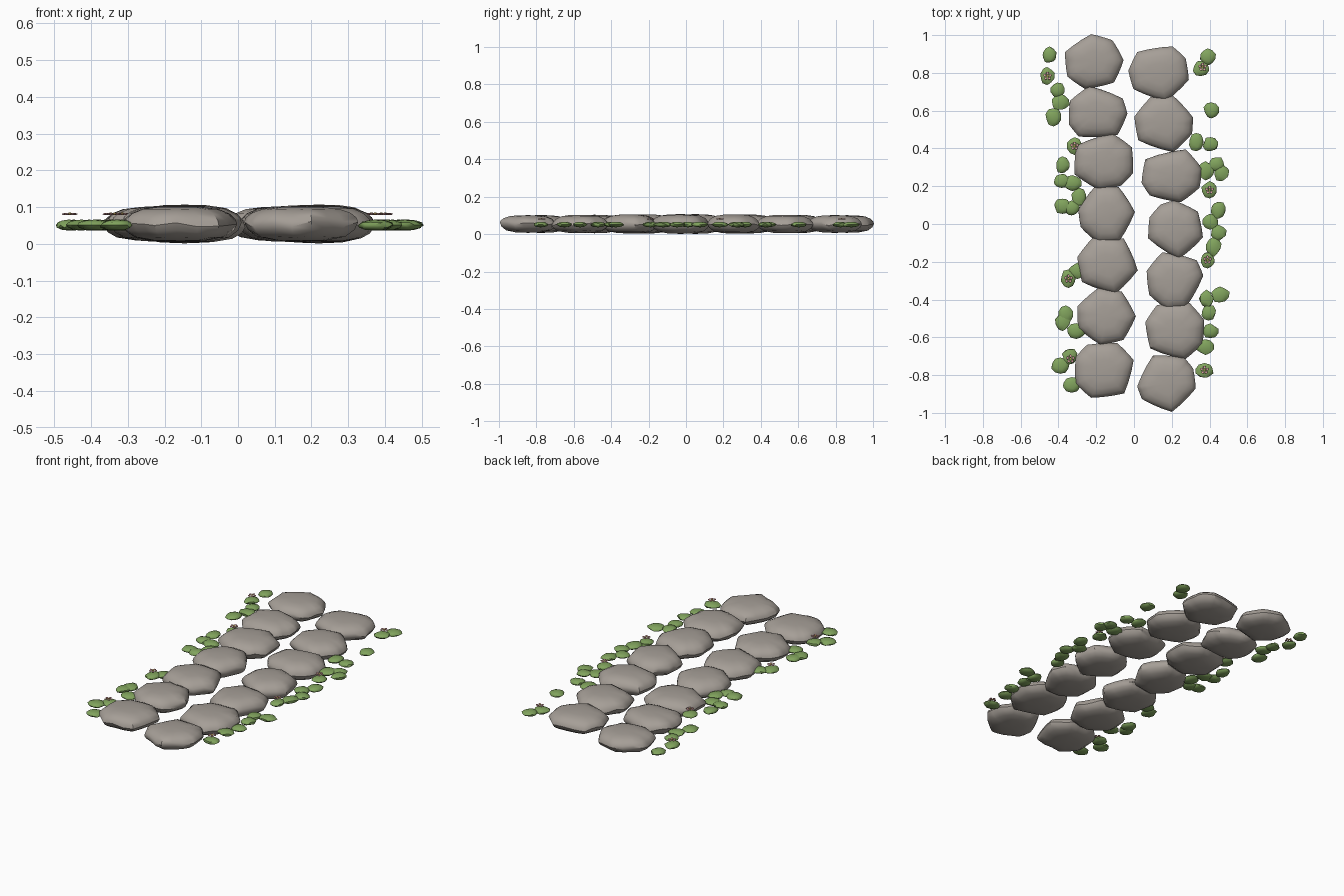
import bpy
import bmesh
import random
from math import cos, sin, pi, radians
from mathutils import Vector, noise

random.seed(4)
default_cube = bpy.data.objects.get("Cube")
if default_cube:
    bpy.data.objects.remove(default_cube, do_unlink=True)


def make_material(name, red, green, blue):
    material = bpy.data.materials.new(name)
    material.use_nodes = True
    colour = (red, green, blue, 1)
    material.diffuse_color = colour
    shader = material.node_tree.nodes["Principled BSDF"]
    shader.inputs["Base Color"].default_value = colour
    shader.inputs["Roughness"].default_value = 0.9
    return material


STONE = make_material("warm grey stone", 0.38, 0.345, 0.31)
LEAF = make_material("leaf green", 0.22, 0.37, 0.11)
PETAL = make_material("petal pink", 0.8, 0.42, 0.42)
POLLEN = make_material("pollen yellow", 0.8, 0.55, 0.15)


def finish(bm, name, materials, smooth_angle):
    """Turn a bmesh into a named, shaded object."""
    bmesh.ops.recalc_face_normals(bm, faces=bm.faces)
    mesh = bpy.data.meshes.new(name)
    bm.to_mesh(mesh)
    bm.free()
    for material in materials:
        mesh.materials.append(material)
    thing = bpy.data.objects.new(name, mesh)
    bpy.context.collection.objects.link(thing)
    bpy.ops.object.select_all(action="DESELECT")
    thing.select_set(True)
    bpy.context.view_layer.objects.active = thing
    bpy.ops.object.shade_smooth_by_angle(angle=radians(smooth_angle))
    return thing


# Stone cross-section from top to bottom: outline scale, height fraction
PROFILE = [(0.4, 0.97), (0.68, 0.85), (0.87, 0.58), (0.97, 0.25),
           (1, -0.05), (0.94, -0.42), (0.78, -0.76), (0.45, -0.95)]


def stone_outline(corner_angles, steps=3):
    """Softened polygon with the given corner directions, fitted to a unit box."""
    corners = [Vector((cos(radians(a)), sin(radians(a)))) for a in sorted(corner_angles)]
    points = []
    for here, there in zip(corners, corners[1:] + corners[:1]):
        for step in range(steps):
            point = here.lerp(there, step / steps)
            points.append(point.lerp(point.normalized(), 0.2))
    xs = [p.x for p in points]
    ys = [p.y for p in points]
    return [Vector(((p.x - min(xs)) / (max(xs) - min(xs)) - 0.5,
                    (p.y - min(ys)) / (max(ys) - min(ys)) - 0.5)) for p in points]


def make_stone(name, x, y, width, depth, corner_angles):
    bm = bmesh.new()
    outline = stone_outline(corner_angles)
    half = 0.053 - 0.007 * abs(y)
    rings = []
    for scale, level in PROFILE:
        ring = []
        for p in outline:
            # Inner rings turn rounder and the rim rises and falls a little
            q = p.lerp(p.normalized() * 0.48, 0.5 * (1 - scale))
            wave = noise.noise(Vector((p.x * 4 + x * 9, p.y * 4 + y * 9, 0)))
            lift = 0.016 * wave * scale * (1 - abs(level))
            ring.append(bm.verts.new((x + q.x * width * scale,
                                      y + q.y * depth * scale,
                                      0.054 + half * level + lift)))
        rings.append(ring)
    count = len(outline)
    for upper, lower in zip(rings, rings[1:]):
        for i in range(count):
            j = (i + 1) % count
            bm.faces.new((upper[i], upper[j], lower[j], lower[i]))
    for ring, side in ((rings[0], 1), (rings[-1], -1)):
        tip = bm.verts.new((x, y, 0.054 + side * half))
        for i in range(count):
            bm.faces.new((ring[i], ring[(i + 1) % count], tip))
    return finish(bm, name, [STONE], 40)


# Each stone: x, y, width, depth, corner directions in degrees
RIGHT_ROW = [
    (-.21, .86, .31, .29, (4, 51, 94, 159, 211, 254, 313)),
    (-.19, .595, .31, .27, (0, 32, 105, 153, 202, 233, 313)),
    (-.16, .33, .31, .3, (29, 74, 147, 207, 262, 303, 335)),
    (-.145, .05, .3, .3, (4, 65, 114, 171, 206, 253, 297)),
    (-.14, -.22, .32, .3, (58, 118, 166, 215, 285, 349)),
    (-.145, -.49, .31, .3, (0, 58, 105, 160, 204, 260, 306)),
    (-.157, -.775, .31, .29, (20, 65, 122, 153, 206, 246, 310)),
]
LEFT_ROW = [
    (.13, .795, .32, .29, (30, 64, 135, 176, 214, 283, 346)),
    (.157, .53, .31, .3, (13, 72, 115, 166, 213, 289, 341)),
    (.2, .255, .32, .28, (13, 63, 147, 196, 226, 287, 333)),
    (.22, -.03, .29, .31, (38, 93, 121, 155, 197, 277, 345)),
    (.217, -.3, .3, .3, (8, 40, 115, 163, 210, 255, 292)),
    (.215, -.567, .31, .3, (20, 62, 126, 165, 216, 289, 334)),
    (.172, -.845, .31, .3, (27, 53, 117, 188, 214, 280, 348)),
]
for row_name, row in (("right", RIGHT_ROW), ("left", LEFT_ROW)):
    for number, stone in enumerate(row):
        make_stone(f"{row_name}_stone_{number + 1}", *stone)


def make_bush(name, x, y):
    """Low, lumpy cushion of leaves."""
    bm = bmesh.new()
    bmesh.ops.create_icosphere(bm, subdivisions=2, radius=1)
    seed = Vector((x * 40, y * 40, 0))
    radius = random.uniform(0.039, 0.045)
    stretch = random.uniform(0.9, 1.1)
    for v in bm.verts:
        bump = 1 + 0.25 * noise.noise(v.co * 1.3 + seed)
        v.co = (x + v.co.x * radius * stretch * bump,
                y + v.co.y * radius / stretch * bump,
                0.051 + v.co.z * 0.015)
    return finish(bm, name, [LEAF], 40)


def make_flower(name, x, y):
    """Five flat petals around a small raised centre."""
    bm = bmesh.new()

    def blob(cx, cy, cz, radius, height, index):
        made = bmesh.ops.create_icosphere(bm, subdivisions=1, radius=1)["verts"]
        for v in made:
            v.co = (cx + v.co.x * radius, cy + v.co.y * radius, cz + v.co.z * height)
            for face in v.link_faces:
                face.material_index = index

    for k in range(5):
        angle = pi / 2 + k * 2 * pi / 5
        blob(x + 0.015 * cos(angle), y + 0.015 * sin(angle), 0.081, 0.0085, 0.003, 0)
    blob(x, y, 0.082, 0.007, 0.004, 1)
    return finish(bm, name, [PETAL, POLLEN], 40)


RIGHT_BUSHES = [
    (-.447, .894), (-.46, .783), (-.405, .71), (-.39, .645), (-.426, .566),
    (-.315, .413), (-.378, .312), (-.383, .228), (-.325, .217), (-.29, .143),
    (-.33, .085), (-.378, .095), (-.347, -.29), (-.3, -.25), (-.362, -.476),
    (-.378, -.52), (-.305, -.566), (-.34, -.7), (-.39, -.75), (-.33, -.852),
]
LEFT_BUSHES = [
    (.39, .884), (.357, .825), (.41, .603), (.33, .434), (.405, .423),
    (.437, .317), (.463, .27), (.378, .28), (.4, .18), (.447, .074),
    (.405, .01), (.447, -.048), (.42, -.122), (.39, -.19), (.455, -.376),
    (.384, -.397), (.394, -.47), (.405, -.566), (.378, -.65), (.373, -.778),
]
for row_name, row in (("right", RIGHT_BUSHES), ("left", LEFT_BUSHES)):
    for number, place in enumerate(row):
        make_bush(f"{row_name}_bush_{number + 1}", *place)

FLOWERS = [(-.458, .783), (-.315, .413), (-.347, -.29), (-.336, -.714),
           (.363, .831), (.4, .18), (.389, -.19), (.373, -.773)]
for number, place in enumerate(FLOWERS):
    make_flower(f"flower_{number + 1}", *place)
